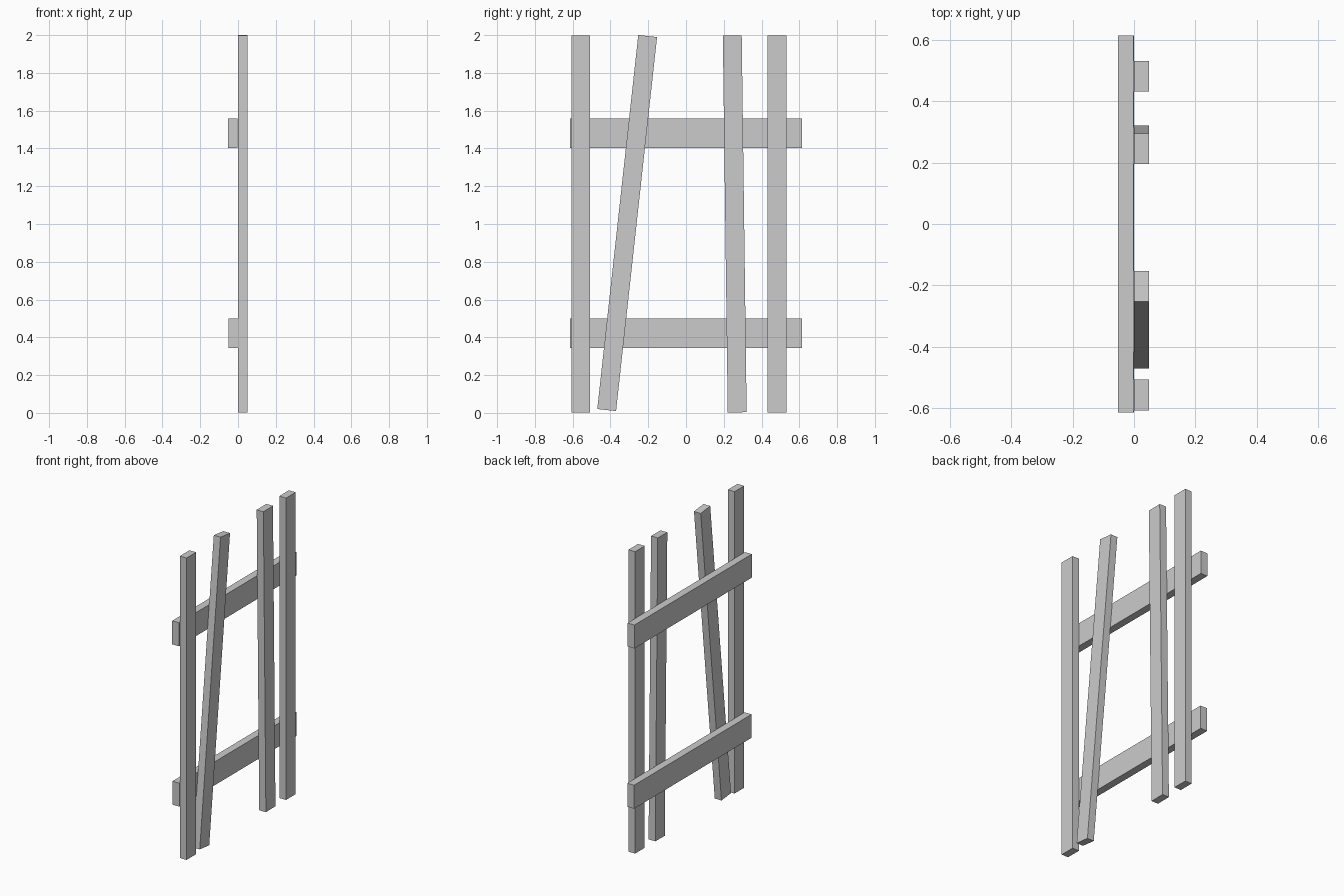
import bpy
import math

if "Cube" in bpy.data.objects:
    bpy.data.objects.remove(bpy.data.objects["Cube"])


def board(name, size, centre, lean=0.0):
    """Rectangular board, optionally leaning in the y-z plane."""
    x, y, z = (s / 2 for s in size)
    verts = [(i * x, j * y, k * z) for i in (-1, 1) for j in (-1, 1) for k in (-1, 1)]
    faces = [(0, 1, 3, 2), (4, 6, 7, 5), (0, 4, 5, 1),
             (2, 3, 7, 6), (0, 2, 6, 4), (1, 5, 7, 3)]
    mesh = bpy.data.meshes.new(name)
    mesh.from_pydata(verts, [], faces)
    obj = bpy.data.objects.new(name, mesh)
    obj.location = centre
    obj.rotation_euler.x = lean
    bpy.context.collection.objects.link(obj)
    return obj


# Pickets: bottom centre (y, z) and top centre (y, z)
pickets = [
    ("left_picket", (-0.557, 0.003), (-0.557, 1.998)),
    ("slanted_picket", (-0.420, 0.015), (-0.203, 1.995)),
    ("leaning_picket", (0.271, 0.003), (0.245, 1.998)),
    ("right_picket", (0.481, 0.003), (0.481, 1.998)),
]
for name, (y0, z0), (y1, z1) in pickets:
    dy, dz = y1 - y0, z1 - z0
    board(name, (0.049, 0.1, math.hypot(dy, dz)),
          (0.0245, (y0 + y1) / 2, (z0 + z1) / 2), -math.atan2(dy, dz))

# Horizontal rails behind the pickets
board("lower_rail", (0.05, 1.226, 0.155), (-0.025, 0, 0.422))
board("upper_rail", (0.05, 1.226, 0.155), (-0.027, 0, 1.481))
